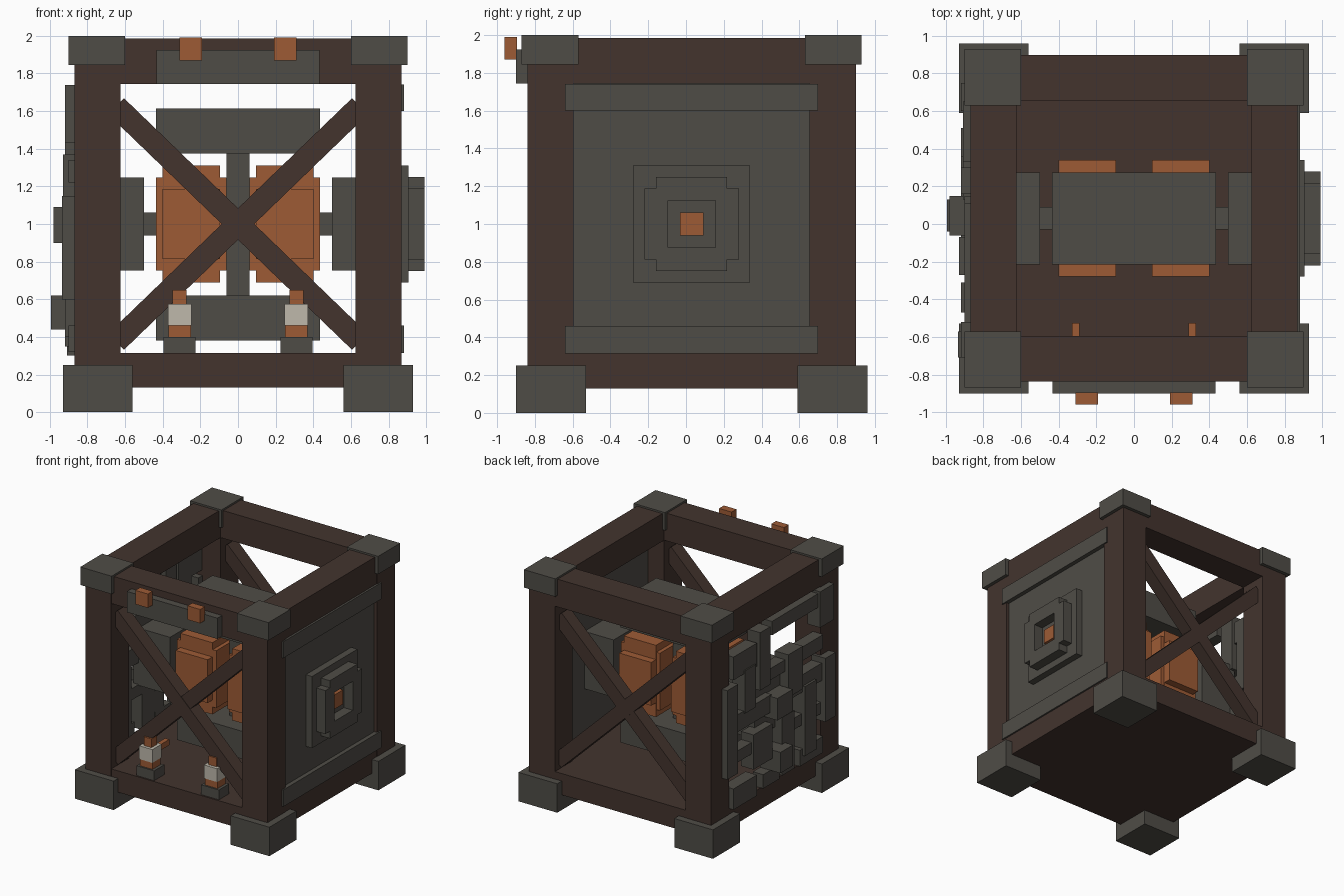
import bpy
import math

if "Cube" in bpy.data.objects:
    bpy.data.objects.remove(bpy.data.objects["Cube"], do_unlink=True)

CENTRE_Y = 0.03   # the frame sits slightly behind the origin
MIDDLE_Z = 1.0
SIDES = ((-1, "right"), (1, "left"))
ENDS = ((-1, "front"), (1, "back"))


def make_material(name, red, green, blue):
    material = bpy.data.materials.new(name)
    colour = (red, green, blue, 1)
    material.use_nodes = True
    material.diffuse_color = colour
    shader = next(n for n in material.node_tree.nodes if n.type == "BSDF_PRINCIPLED")
    shader.inputs["Base Color"].default_value = colour
    return material


brown = make_material("dark brown", .056, .034, .027)
grey = make_material("warm grey", .078, .073, .062)
copper = make_material("copper orange", .34, .105, .036)
ivory = make_material("ivory", .52, .485, .41)


def box(name, material, x, y, z, tilt=0):
    """Box from a (low, high) range on each axis; y is relative to the frame centre."""
    ranges = (x, y, z)
    middle = [(low + high) / 2 for low, high in ranges]
    middle[1] += CENTRE_Y
    bpy.ops.mesh.primitive_cube_add(size=1, location=middle, rotation=(0, tilt, 0))
    part = bpy.context.object
    part.name = name
    part.data.name = name
    part.scale = [high - low for low, high in ranges]
    part.data.materials.append(material)
    return part


def span(half, middle=0):
    return (middle - half, middle + half)


def outward(sign, inner, outer):
    """Range between two distances from the centre, on the chosen side."""
    return tuple(sorted((sign * inner, sign * outer)))


# Square frame: posts, feet, caps and beams
for sx, side in SIDES:
    for sy, end in ENDS:
        corner = f"{end}_{side}"
        box(f"{corner}_post", brown, outward(sx, .625, .87), outward(sy, .625, .87), (.13, 1.985))
        box(f"{corner}_foot", grey, outward(sx, .56, .93), outward(sy, .56, .93), (0, .25))
        box(f"{corner}_cap", grey, outward(sx, .6, .9), outward(sy, .6, .9), (1.845, 2))
    box(f"{side}_top_beam", brown, outward(sx, .625, .868), span(.65), (1.745, 1.985))
for sy, end in ENDS:
    box(f"{end}_top_beam", brown, span(.65), outward(sy, .625, .868), (1.745, 1.985))
box("floor", brown, span(.868), span(.868), (.13, .315))

# Crossed braces at the front and the back
for sy, end in ENDS:
    for sign, name in ((1, "falling"), (-1, "rising")):
        depth = outward(sy, .69, .81 if sign > 0 else .806)
        box(f"{end}_{name}_brace", brown, span(.9), depth, span(.06, MIDDLE_Z), sign * math.radians(44))

# Solid left wall with rails and a raised port
box("left_wall", grey, (.78, .845), span(.64), (.3, 1.75))
box("left_wall_lower_rail", grey, (.82, .882), span(.67), (.315, .46))
box("left_wall_upper_rail", grey, (.82, .882), span(.67), (1.6, 1.742))
box("port_backplate", grey, (.82, .905), span(.31), span(.31, MIDDLE_Z))
for sign, name in ((-1, "first"), (1, "second")):
    low, high = outward(sign, .125, .25)
    box(f"{name}_port_upright", grey, (.88, .99), (low, high), span(.188, MIDDLE_Z))
    box(f"{name}_port_crossbar", grey, (.88, .99), span(.188), (MIDDLE_Z + low, MIDDLE_Z + high))
box("port_core", copper, (.88, .94), span(.062), span(.062, MIDDLE_Z))

# Inner machine: core plates, stem, side blocks and shafts
box("core_base", grey, span(.435), span(.245), (.38, .62))
box("core_top", grey, span(.435), span(.245), (1.375, 1.615))
box("core_stem", grey, span(.06), span(.06), (.62, 1.375))
for sx, side in SIDES:
    box(f"{side}_side_block", grey, outward(sx, .5, .85), span(.245), span(.248, MIDDLE_Z))
    box(f"{side}_shaft", grey, outward(sx, .4, .52), span(.06), span(.06, MIDDLE_Z))
    # Each winding is three overlapping boxes
    middle = sx * .248
    box(f"{side}_winding_tall", copper, span(.153, middle), span(.245), span(.31, MIDDLE_Z))
    box(f"{side}_winding_wide", copper, span(.187, middle), span(.24), span(.248, MIDDLE_Z))
    box(f"{side}_winding_deep", copper, span(.153, middle), span(.31), span(.187, MIDDLE_Z))

# Front insulators standing on the floor
for sx, side in SIDES:
    middle = sx * .31
    y = -.785
    box(f"{side}_insulator_base", grey, span(.085, middle), span(.07, y), (.31, .4))
    box(f"{side}_insulator_collar", copper, span(.06, middle), span(.055, y), (.4, .46))
    box(f"{side}_insulator_body", ivory, span(.063, middle), span(.063, y), (.46, .575))
    box(f"{side}_insulator_tip", copper, span(.037, middle), span(.037, y), (.575, .65))
    box(f"{side}_insulator_lead", copper, span(.02, middle), (y, -.555), (.49, .54))
    box(f"{side}_top_lug", copper, span(.06, sx * .25), (-.99, -.925), (1.87, 1.99))
box("front_top_plate", grey, span(.433), (-.93, -.86), (1.745, 1.925))

# Open lattice of slats on the right side: y range, z range, outer distance
slats = (
    (.57, .72, .6, 1.37, .92), (.3, .62, 1.42, 1.62, .91),
    (.13, .27, 1.2, 1.7, .92), (-.6, .08, 1.6, 1.72, .9),
    (-.74, -.55, 1.43, 1.74, .92), (-.3, -.1, 1.0, 1.37, .93),
    (-.09, .12, .9, 1.09, .98), (.1, .6, .95, 1.1, .91),
    (-.62, -.2, .95, 1.1, .9), (.1, .36, .55, .85, .92),
    (-.2, -.03, .35, .85, .92), (-.07, .1, .44, .62, .995),
    (-.5, -.34, .4, 1.0, .92), (-.74, -.6, .6, 1.15, .935),
    (.3, .62, .3, .48, .91), (-.62, -.3, .32, .46, .9),
    (.33, .48, 1.08, 1.45, .92), (-.62, -.3, 1.22, 1.34, .9),
    (-.1, .12, 1.22, 1.32, .9), (-.02, .2, .32, .44, .9),
    (.36, .62, .68, .78, .9), (-.62, -.18, .66, .76, .89),
)
for index, (y0, y1, z0, z1, outer) in enumerate(slats, start=1):
    box(f"lattice_slat_{index}", grey, (-outer, -.8), (y0, y1), (z0, z1))
